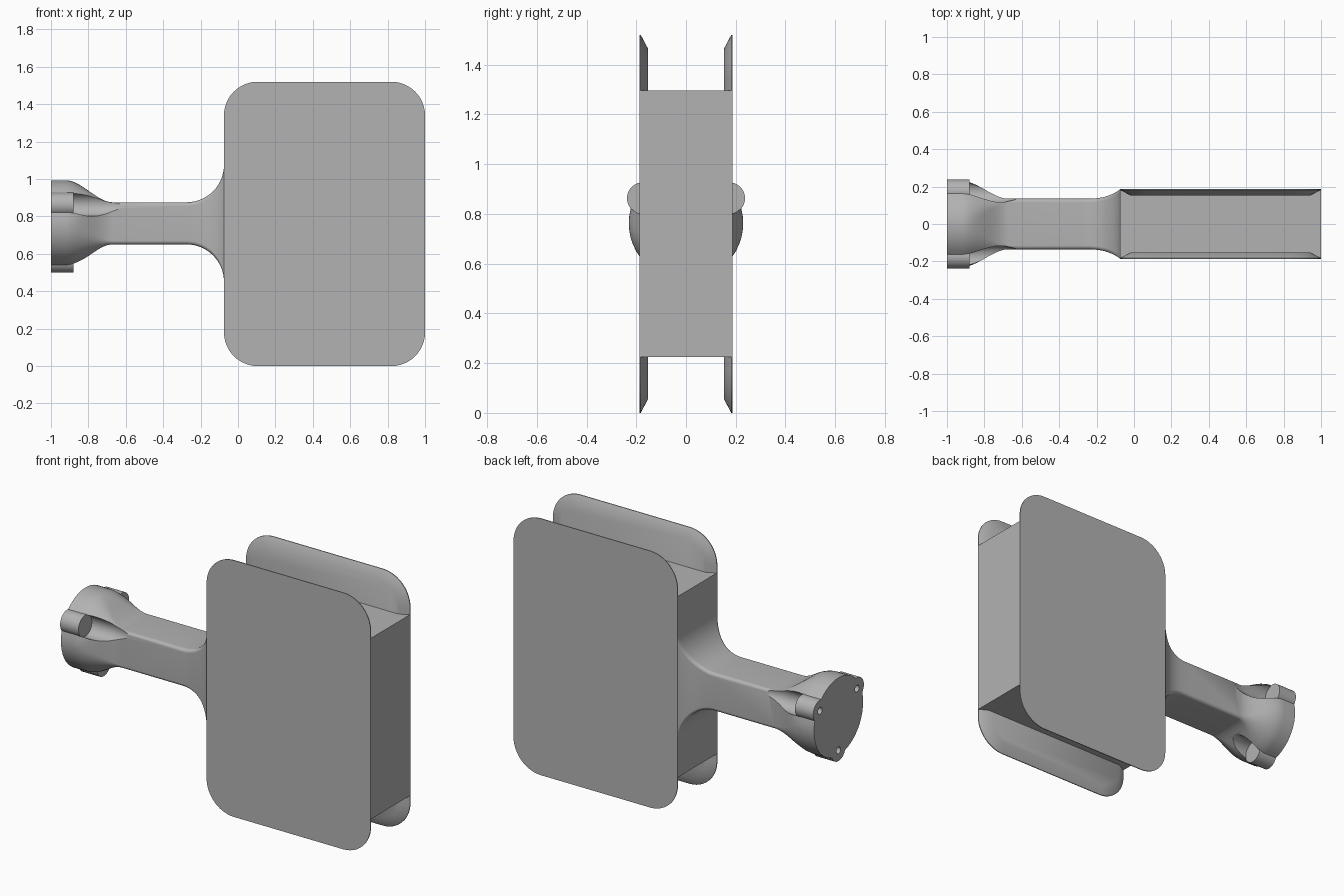
import bpy, bmesh
from math import sin, cos, pi, radians, sqrt

cube = bpy.data.objects.get("Cube")
if cube:
    bpy.data.objects.remove(cube, do_unlink=True)

grey = bpy.data.materials.new("plain grey")
grey.use_nodes = True
grey.diffuse_color = (0.45, 0.45, 0.45, 1)
grey.node_tree.nodes["Principled BSDF"].inputs["Base Color"].default_value = (0.45, 0.45, 0.45, 1)

ARM_Z = 0.763          # height of the arm axis
HEAD_R = 0.23
LUG_R = 0.064


def rounded_rect(hu, hv, r, cu=0, cv=0, steps=12):
    """Outline of a rounded rectangle; equal sizes give a circle."""
    pts = []
    for k, (su, sv) in enumerate([(1, 1), (-1, 1), (-1, -1), (1, -1)]):
        for i in range(steps + 1):
            a = pi / 2 * (k + i / steps)
            pts.append((cu + su * (hu - r) + r * cos(a), cv + sv * (hv - r) + r * sin(a)))
    return pts


def loft(name, rings):
    """Skin a closed solid over equal-length rings of 3D points."""
    bm = bmesh.new()
    loops = [[bm.verts.new(p) for p in ring] for ring in rings]
    for a, b in zip(loops, loops[1:]):
        for i in range(len(a)):
            j = (i + 1) % len(a)
            bm.faces.new((a[i], a[j], b[j], b[i]))
    bm.faces.new(loops[0])
    bm.faces.new(loops[-1])
    bmesh.ops.remove_doubles(bm, verts=bm.verts, dist=1e-5)
    bmesh.ops.recalc_face_normals(bm, faces=bm.faces)
    mesh = bpy.data.meshes.new(name)
    bm.to_mesh(mesh)
    bm.free()
    mesh.materials.append(grey)
    obj = bpy.data.objects.new(name, mesh)
    bpy.context.collection.objects.link(obj)
    return obj


def rod(name, y, z, profile):
    """Round bar along x from (x, radius) pairs."""
    return loft(name, [[(x, u, v) for u, v in rounded_rect(r, r, r, y, z)] for x, r in profile])


def select(obj):
    bpy.ops.object.select_all(action='DESELECT')
    obj.select_set(True)
    bpy.context.view_layer.objects.active = obj


def boolean(obj, other, operation):
    mod = obj.modifiers.new(operation.title(), 'BOOLEAN')
    mod.operation, mod.object, mod.solver = operation, other, 'EXACT'
    select(obj)
    bpy.ops.object.modifier_apply(modifier=mod.name)
    bpy.data.objects.remove(other, do_unlink=True)


def smooth(obj, angle=30):
    select(obj)
    bpy.ops.object.shade_smooth_by_angle(angle=radians(angle))


# Core block between the plates
loft("core_block", [[(x, y, z) for x, y in ((-.075, -.182), (1, -.182), (1, .182), (-.075, .182))]
                    for z in (0.225, 1.297)])

# Rounded side plates with a bevelled inner edge
for side, label in ((-1, "front"), (1, "back")):
    rings = []
    for y, inset in ((0.187, 0), (0.182, 0), (0.153, 0.055)):
        outline = rounded_rect(0.5375 - inset, 0.76 - inset, 0.18 - inset, 0.4625, 0.76)
        rings.append([(u, side * y, v) for u, v in outline])
    smooth(loft(label + "_plate", rings))

# Arm: round head blending to a bar, then flaring into the core
sections = [(-1, HEAD_R, HEAD_R, HEAD_R)]
for i in range(21):
    t = i / 20
    s = t * t * (3 - 2 * t)
    sections.append((-0.92 + 0.25 * t, HEAD_R + (0.135 - HEAD_R) * s,
                     HEAD_R + (0.1125 - HEAD_R) * s, HEAD_R + (0.02 - HEAD_R) * s))
for i in range(15):
    t = sin(pi / 2 * i / 14)
    sections.append((-0.275 + 0.2 * t, 0.135 + 0.05 * t ** 3,
                     0.1125 + 0.2 * (1 - sqrt(max(0, 1 - t * t))), 0.02))
arm = loft("arm", [[(x, u, v) for u, v in rounded_rect(hy, hz, r, 0, ARM_Z)]
                   for x, hy, hz, r in sections])

# Three screw lugs, each with an access channel and a screw hole
spots = [(0.2 * cos(radians(a)), ARM_Z + 0.2 * sin(radians(a))) for a in (30, 150, 270)]
for y, z in spots:
    channel = rod("channel_cutter", y, z, [(-0.88, 0.062), (-0.74, 0.062), (-0.69, 0.057),
                                           (-0.64, 0.045), (-0.6, 0.025)])
    boolean(arm, channel, 'DIFFERENCE')
for y, z in spots:
    boolean(arm, rod("lug", y, z, [(-1, LUG_R), (-0.88, LUG_R)]), 'UNION')
for y, z in spots:
    boolean(arm, rod("hole_cutter", y, z, [(-1.02, 0.02), (-0.9, 0.02)]), 'DIFFERENCE')
smooth(arm, 35)
